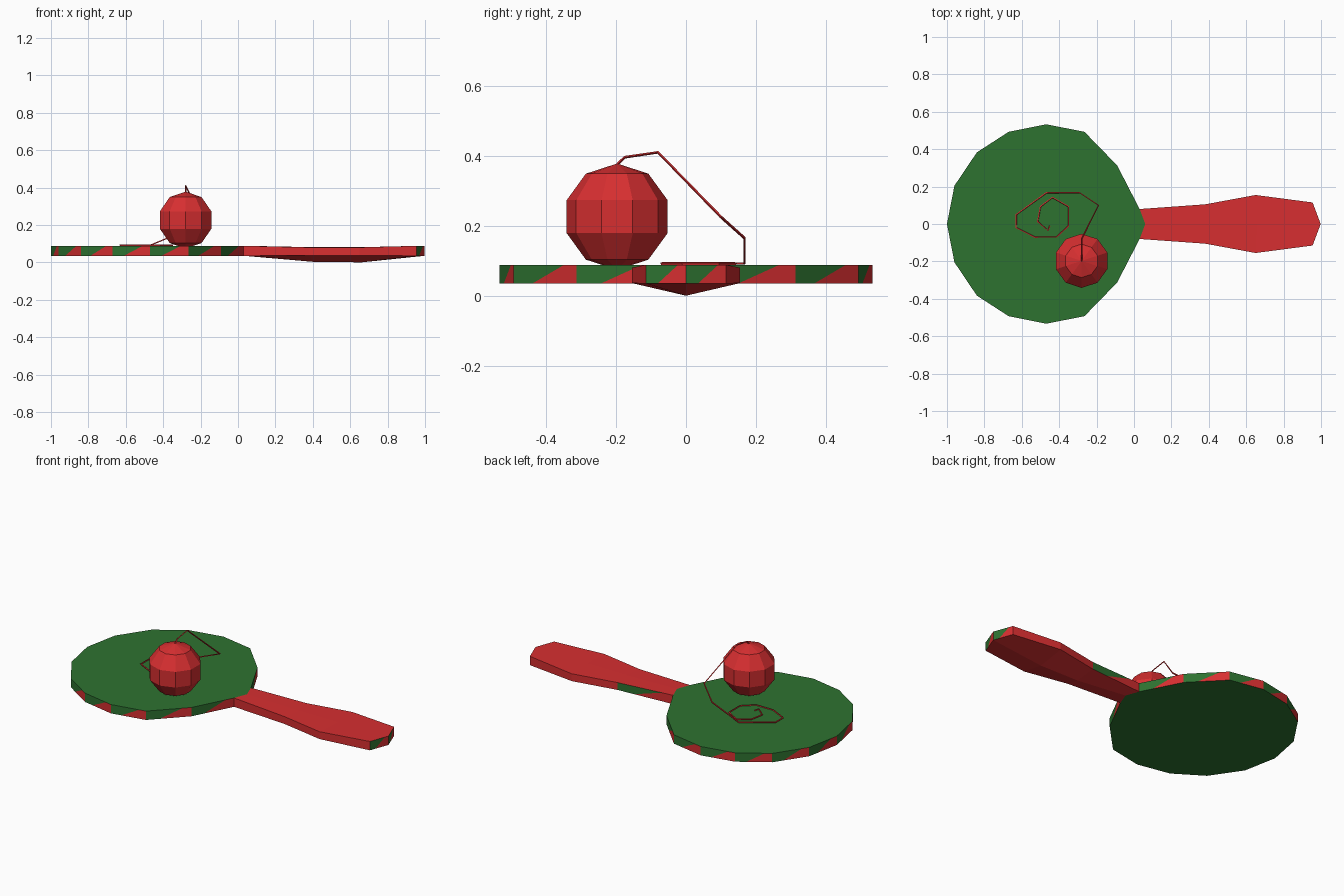
import bpy, bmesh, math
from mathutils import Vector

if "Cube" in bpy.data.objects:
    bpy.data.objects.remove(bpy.data.objects["Cube"])


def material(name, rgb):
    m = bpy.data.materials.new(name)
    m.diffuse_color = (*rgb, 1)
    m.use_nodes = True
    m.node_tree.nodes["Principled BSDF"].inputs["Base Color"].default_value = m.diffuse_color
    return m


GREEN = material("green paint", (0.027, 0.168, 0.030))
RED = material("red paint", (0.68, 0.028, 0.030))


def add_object(name, bm, mats):
    me = bpy.data.meshes.new(name)
    bm.to_mesh(me)
    bm.free()
    for m in mats:
        me.materials.append(m)
    ob = bpy.data.objects.new(name, me)
    bpy.context.collection.objects.link(ob)
    return ob


def face(bm, pts, mat):
    f = bm.faces.new([bm.verts.new(p) for p in pts])
    f.material_index = mat


def striped_wall(bm, a0, b0, a1, b1):
    """Wall quad (bottom a0-b0, top a1-b1): green left part, red right part, slanted split."""
    a0, b0, a1, b1 = map(Vector, (a0, b0, a1, b1))
    low, high = a0.lerp(b0, 0.3), a1.lerp(b1, 0.8)
    face(bm, (a0, low, high, a1), 0)
    face(bm, (low, b0, b1, high), 1)


Z0, Z1 = 0.035, 0.088

# Paddle head: flat plate with a striped rim, open where the handle joins
half = [(0.03, 0.08), (-0.09, 0.313), (-0.265, 0.493), (-0.47, 0.533),
        (-0.67, 0.493), (-0.84, 0.383), (-0.96, 0.205)]
rim = half + [(-1.0, 0)] + [(x, -y) for x, y in reversed(half)]
outline = rim + [(0.06, 0)]
bm = bmesh.new()
face(bm, [(x, y, Z1) for x, y in outline], 0)
face(bm, [(x, y, Z0) for x, y in reversed(outline)], 0)
for a, b in zip(rim, rim[1:]):
    striped_wall(bm, (*a, Z0), (*b, Z0), (*a, Z1), (*b, Z1))
add_object("paddle_head", bm, [GREEN, RED])

# Handle: stations of (edge x, half width, edge bottom, edge top, middle x, keel, middle top)
stations = [(0.03, 0.08, Z0, Z1, 0.06, Z0, Z1),
            (0.38, 0.105, 0.036, 0.080, 0.40, 0.003, 0.081),
            (0.65, 0.155, 0.036, 0.080, 0.66, 0.0, 0.081),
            (0.955, 0.115, Z0, Z1, 0.998, Z0, Z1)]


def section(s):
    x, w, eb, et, mx, keel, mt = s
    return [(x, -w, eb), (x, -w, et), (mx, 0, mt), (x, w, et), (x, w, eb), (mx, 0, keel)]


bm = bmesh.new()
rings = [section(s) for s in stations]
for i, (p, q) in enumerate(zip(rings, rings[1:])):
    for k in range(6):
        n = (k + 1) % 6
        if i == 0 and k == 3:   # neck side that carries a stripe
            striped_wall(bm, q[4], p[4], q[3], p[3])
        else:
            face(bm, (p[k], q[k], q[n], p[n]), 1)
e = rings[-1]
striped_wall(bm, e[0], e[5], e[1], e[2])
striped_wall(bm, e[5], e[4], e[2], e[3])
bmesh.ops.remove_doubles(bm, verts=bm.verts, dist=0.0001)
add_object("handle", bm, [GREEN, RED])

# Ball: low-poly sphere resting on the head
bm = bmesh.new()
bmesh.ops.create_uvsphere(bm, u_segments=10, v_segments=5, radius=0.152)
ball = add_object("ball", bm, [RED])
ball.location = (-0.28, -0.197, 0.226)

# String: thin cord from the ball, dropping into a coil on the head
ZC = 0.092
path = [(-0.28, -0.197, 0.375), (-0.28, -0.175, 0.396), (-0.28, -0.08, 0.41),
        (-0.19, 0.10, 0.225), (-0.29, 0.167, 0.165)]
path += [(x, y, ZC) for x, y in
         [(-0.468, 0.167), (-0.63, 0.05), (-0.63, -0.02), (-0.53, -0.07),
          (-0.415, -0.07), (-0.35, -0.01), (-0.35, 0.093), (-0.436, 0.142),
          (-0.50, 0.093), (-0.515, 0.013), (-0.46, -0.035), (-0.45, -0.01)]]
cu = bpy.data.curves.new("string", 'CURVE')
cu.dimensions = '3D'
cu.bevel_depth = 0.004
cu.bevel_resolution = 0
cu.use_fill_caps = True
sp = cu.splines.new('POLY')
sp.points.add(len(path) - 1)
for pt, co in zip(sp.points, path):
    pt.co = (*co, 1)
sp.use_smooth = False
cu.materials.append(RED)
bpy.context.collection.objects.link(bpy.data.objects.new("string", cu))
